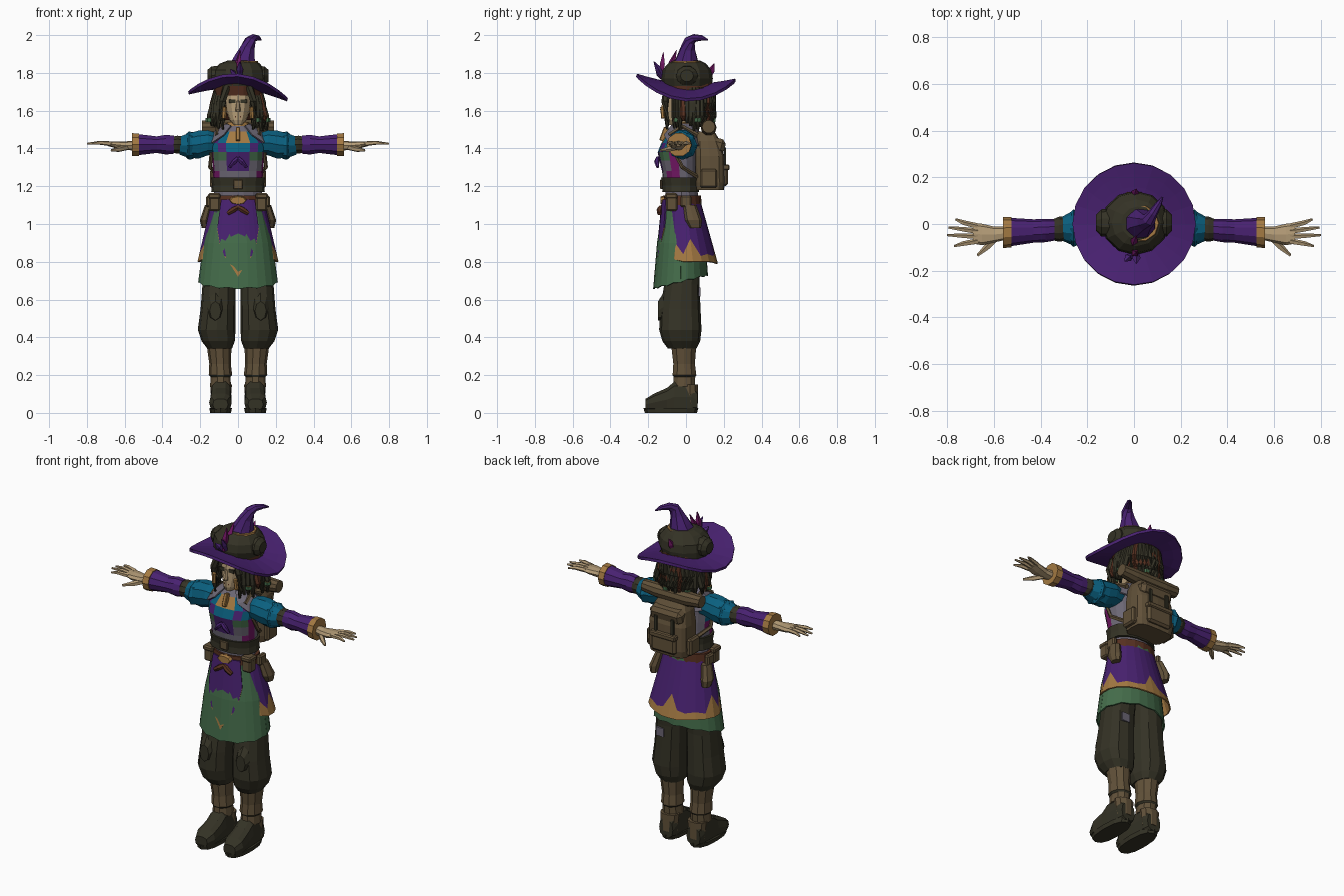
import bpy, bmesh, math, random
from mathutils import Vector, Matrix

random.seed(4)
SRGB = dict(purple=(72, 33, 112), skin=(180, 156, 119), khaki=(97, 81, 57), dark_olive=(52, 50, 37),
            green=(68, 108, 74), gold=(163, 121, 66), blue=(10, 95, 126), grey=(108, 103, 116),
            magenta=(112, 22, 98), brown=(86, 48, 32))
MATS = {}
for key, rgb in SRGB.items():
    MATS[key] = bpy.data.materials.new(key)
    MATS[key].diffuse_color = [((c / 255 + 0.055) / 1.055) ** 2.4 for c in rgb] + [1]


def finish(name, bm, mats, mirror=False, thick=0, bevel=0):
    """Turn a bmesh into a named object with optional modifiers."""
    bmesh.ops.recalc_face_normals(bm, faces=bm.faces)
    me = bpy.data.meshes.new(name)
    bm.to_mesh(me)
    bm.free()
    for m in mats:
        me.materials.append(MATS[m])
    ob = bpy.data.objects.new(name, me)
    bpy.context.collection.objects.link(ob)
    if thick:
        ob.modifiers.new("thickness", 'SOLIDIFY').thickness = thick
        ob.modifiers[-1].offset = 0
    if bevel:
        ob.modifiers.new("bevel", 'BEVEL').width = bevel
    if mirror:
        ob.modifiers.new("mirror", 'MIRROR')
    return ob


def skin_rings(bm, rings, rule=None, caps=True):
    n = len(rings[0])
    for i in range(len(rings) - 1):
        for j in range(n):
            k = (j + 1) % n
            f = bm.faces.new((rings[i][j], rings[i][k], rings[i + 1][k], rings[i + 1][j]))
            if rule:
                f.material_index = rule(i, j)
    if caps:
        bm.faces.new(rings[0])
        bm.faces.new(rings[-1])


def loft(name, rings, mats, axis='z', n=10, p=1.0, rule=None, mirror=False, caps=True, thick=0):
    """Rings are (position on axis, centre1, centre2, radius1, radius2); p < 1 squares them."""
    bm = bmesh.new()
    out = []
    for a, c1, c2, r1, r2 in rings:
        row = []
        for j in range(n):
            t = 2 * math.pi * j / n
            c, s = math.cos(t), math.sin(t)
            u = c1 + r1 * math.copysign(abs(c) ** p, c)
            v = c2 + r2 * math.copysign(abs(s) ** p, s)
            row.append(bm.verts.new({'z': (u, v, a), 'x': (a, u, v), 'y': (u, a, v)}[axis]))
        out.append(row)
    skin_rings(bm, out, rule, caps)
    return finish(name, bm, mats.split(), mirror, thick)


def tubes(name, paths, mats, n=6, mirror=False):
    """Each path is (material index, [(x, y, z, radius), ...])."""
    bm = bmesh.new()
    for mi, path in paths:
        pts = [Vector(q[:3]) for q in path]
        out = []
        for i, q in enumerate(path):
            d = pts[min(i + 1, len(pts) - 1)] - pts[max(i - 1, 0)]
            rot = d.to_track_quat('Z', 'Y')
            out.append([bm.verts.new(pts[i] + rot @ Vector((q[3] * math.cos(2 * math.pi * j / n),
                        q[3] * math.sin(2 * math.pi * j / n), 0))) for j in range(n)])
        skin_rings(bm, out, lambda i, j: mi)
    return finish(name, bm, mats.split(), mirror)


def sheet(name, cols, pos, mats, mirror=False, thick=0.008):
    """Open cloth; columns are (angle in degrees, heights downward), one colour per band."""
    bm = bmesh.new()
    v = [[bm.verts.new(pos(math.radians(a), z)) for z in zs] for a, zs in cols]
    for c in range(len(v) - 1):
        for r in range(len(v[0]) - 1):
            bm.faces.new((v[c][r], v[c][r + 1], v[c + 1][r + 1], v[c + 1][r])).material_index = r
    return finish(name, bm, mats.split(), mirror, thick)


def box(name, centre, size, mat, bevel=0.008, mirror=False, tilt=0):
    bm = bmesh.new()
    bmesh.ops.create_cube(bm, size=1, matrix=Matrix.Translation(centre) @
                          Matrix.Rotation(tilt, 4, 'X') @ Matrix.Diagonal((*size, 1)))
    return finish(name, bm, [mat], mirror, 0, bevel)


# Legs: boots, soles, shin wraps, baggy trousers
loft("boot", [(.06, .09, .065, .045, .05), (.03, .09, .085, .053, .085), (-.06, .09, .085, .056, .085),
              (-.1, .09, .07, .056, .065), (-.17, .093, .055, .06, .048), (-.215, .093, .045, .04, .03)],
     "dark_olive", 'y', 10, .7, mirror=True)
loft("sole", [(0, .092, -.08, .055, .138), (.025, .092, -.08, .06, .145)], "dark_olive", n=12, p=.8, mirror=True)
loft("shin_wrap", [(.14, .092, -.01, .056, .06), (.19, .093, -.008, .052, .06), (.2, .093, -.008, .062, .066),
                   (.26, .095, -.01, .057, .06), (.36, .1, -.012, .066, .07)], "khaki dark_olive",
     rule=lambda i, j: int(i == 1), mirror=True)
loft("heel_guard", [(.05, .09, .025, .05, .04), (.15, .09, .02, .058, .045)], "khaki", mirror=True)
loft("trouser", [(.34, .097, -.02, .065, .075), (.38, .105, -.025, .088, .1), (.44, .113, -.03, .1, .112),
                 (.55, .106, -.03, .092, .107), (.68, .1, -.022, .088, .093), (.88, .085, -.01, .085, .09)],
     "dark_olive", n=12, p=.85, mirror=True)
loft("knee_patch", [(-.148, .12, .54, .03, .05), (-.12, .12, .56, .045, .075)], "dark_olive", 'y', 8, mirror=True)
box("thigh_patch", (.12, .072, .64), (.05, .012, .05), "grey", 0)


# Skirts
def over_pos(a, z, off=.0):
    d = 1.13 - z
    return ((.135 + .235 * d + off) * math.cos(a), -.02 + .09 * d + (.09 + .19 * d + off) * math.sin(a), z)


def under_pos(a, z):
    d = min(1.13 - z, .35)
    return ((.125 + .235 * d) * math.cos(a), -.02 + (.095 + .13 * d) * math.sin(a) - .02 * (1.13 - z), z)


sheet("green_underskirt", [(a, [1.13, .9, .69 + .035 * math.sin(math.radians(a)) + .008 * (k % 2)])
                           for k, a in enumerate(range(0, 361, 15))], under_pos, "green green")
peaks = [(-56, .9, .86), (-42, .86, .83), (-25, .9, .81), (-8, .84, .80), (10, .92, .80), (28, .83, .80),
         (46, .84, .80), (64, .83, .795), (77, .84, .79), (90, .92, .79)]
sheet("purple_overskirt", [(a, [1.13, 1.0, g, h]) for a, g, h in peaks], over_pos, "purple purple gold", True)
front = [(0, .89, .72), (11, .82, .79), (19, .83, .83), (28, .9, .895), (36, .98, .975)]
sheet("front_panel", [(-90 + a, [1.13, 1.03, g, h]) for a, g, h in front],
      lambda a, z: over_pos(a, z, .014), "purple purple gold", True)

# Waist: shirt, belt, buckle, bow, pouches
loft("waist", [(1.08, 0, -.02, .13, .088), (1.2, 0, -.025, .125, .088)], "grey", n=14)
loft("belt", [(1.1, 0, -.02, .148, .102), (1.15, 0, -.02, .142, .1)], "brown", n=16)
loft("buckle", [(-.135, 0, 1.125, .04, .02), (-.11, 0, 1.125, .05, .028)], "gold", 'y', 8)
tubes("belt_bow", [(0, [(0, -.13, 1.09, .012), (.025, -.14, 1.075, .016), (.055, -.14, 1.055, .012)])], "brown", mirror=True)
box("belt_pouch", (.125, -.075, 1.115), (.058, .06, .09), "khaki", mirror=True)
box("pouch_flap", (.125, -.078, 1.148), (.066, .068, .03), "khaki", mirror=True)
box("side_pouch", (.155, 0, 1.12), (.03, .06, .06), "khaki", mirror=True)
loft("hip_bag", [(.98, .17, .05, .022, .03), (1.02, .17, .04, .032, .045), (1.1, .15, .02, .025, .035)],
     "khaki", n=8, mirror=True)

# Torso with patchwork front
PATCH = [[0, 0, 1, 1, 0, 0, 0, 0], [2, 0, 0, 1, 1, 0, 0, 0], [2, 4, 4, 1, 3, 0, 0, 0],
         [3, 2, 3, 3, 0, 0, 0, 0], [5, 3, 2, 3, 0, 0, 0, 0], [0] * 8]


def patch(i, j):
    d = int(abs(j - 11.5))
    return PATCH[i][min(d, 15 - d) if j >= 4 else 7]


loft("torso", [(1.22, 0, -.03, .13, .09), (1.28, 0, -.035, .132, .092), (1.335, 0, -.04, .137, .1),
               (1.38, 0, -.045, .14, .105), (1.43, 0, -.035, .145, .095), (1.49, 0, -.02, .1, .075),
               (1.52, 0, -.015, .055, .055)], "grey magenta purple blue green gold", n=16, p=.85, rule=patch)
loft("corset", [(1.17, 0, -.028, .142, .1), (1.205, 0, -.028, .137, .098), (1.245, 0, -.03, .143, .104)],
     "dark_olive", n=14, p=.85)
box("corset_clasp", (0, -.13, 1.21), (.05, .014, .05), "khaki", .004)
box("brooch", (0, -.115, 1.475), (.022, .03, .075), "gold", .004, tilt=-.35)
tubes("chest_tie", [(0, [(0, -.15, 1.35, .01), (.02, -.155, 1.33, .014), (.045, -.15, 1.3, .007)])], "purple", mirror=True)
sheet("shoulder_cape", [(-62, [1.52, 1.47, 1.47]), (-40, [1.525, 1.48, 1.43]), (-15, [1.525, 1.495, 1.42]),
                        (10, [1.53, 1.5, 1.44]), (40, [1.53, 1.5, 1.42]), (75, [1.53, 1.48, 1.4])],
      lambda a, z: ((.06 + .115 * min(1, (1.53 - z) / .07)) * math.cos(a),
                    -.02 + (.055 + .06 * min(1, (1.53 - z) / .07)) * math.sin(a), z), "grey grey", True)
loft("collar", [(1.49, 0, -.015, .065, .06), (1.54, 0, -.01, .05, .05)], "gold", n=10, caps=False, thick=.008)

# Arms: puff sleeves, bands, flared sleeves, cuffs, hands
loft("puff_sleeve", [(.1, -.02, 1.425, .06, .055), (.16, -.02, 1.43, .075, .07), (.21, -.018, 1.42, .074, .078),
                     (.27, -.018, 1.415, .07, .065), (.31, -.02, 1.415, .05, .05)], "blue", 'x', 10, mirror=True)
loft("sleeve_fold", [(.235, -.018, 1.415, .07, .07), (.26, -.018, 1.415, .08, .075), (.275, -.018, 1.415, .066, .062)],
     "blue", 'x', 8, mirror=True)
loft("arm_band", [(.29, -.02, 1.42, .05, .045), (.32, -.022, 1.42, .054, .05), (.35, -.025, 1.42, .044, .044)],
     "dark_olive", 'x', 10, mirror=True)
loft("forearm_sleeve", [(.34, -.025, 1.42, .046, .05), (.38, -.028, 1.42, .05, .055), (.43, -.03, 1.42, .05, .046),
                        (.54, -.035, 1.42, .062, .06)], "purple", 'x', 10, mirror=True)
loft("cuff", [(.525, -.035, 1.42, .065, .062), (.562, -.037, 1.42, .066, .064)], "gold", 'x', 10, mirror=True)
loft("palm", [(.55, -.04, 1.415, .028, .026), (.6, -.045, 1.415, .034, .022), (.65, -.045, 1.42, .046, .018),
              (.69, -.04, 1.425, .044, .012)], "skin", 'x', 8, .8, mirror=True)
tips = [(-.01, .765, .02), (-.032, .795, -.015), (-.054, .8, -.048), (-.074, .77, -.095)]
tubes("fingers", [(0, [(.67, y0, 1.425, .013), (.73, (y0 + y1) / 2, 1.43, .011), (x1, y1, 1.425, .005)])
                  for y0, x1, y1 in tips] +
      [(0, [(.59, -.06, 1.405, .016), (.63, -.1, 1.395, .014), (.67, -.135, 1.39, .006)])], "skin", 5, True)

# Head and face
loft("neck", [(1.48, 0, -.01, .042, .042), (1.58, 0, -.01, .04, .04)], "skin", n=8)
loft("head", [(1.525, 0, -.075, .022, .03), (1.55, 0, -.055, .045, .058), (1.6, 0, -.03, .064, .083),
              (1.66, 0, -.02, .074, .093), (1.74, 0, -.01, .075, .09)], "skin", n=12)
loft("nose", [(1.595, 0, -.115, .013, .02), (1.605, 0, -.12, .014, .02), (1.655, 0, -.11, .006, .01)], "skin", n=6)
box("eye", (.031, -.105, 1.65), (.034, .009, .02), "dark_olive", 0, True)
box("mouth", (0, -.105, 1.567), (.032, .009, .007), "brown", 0)

# Hair: shell plus hanging locks and beads
loft("hair_shell", [(1.55, 0, .06, .09, .07), (1.59, 0, .05, .115, .1), (1.67, 0, .04, .125, .115),
                    (1.75, 0, .02, .12, .12)], "brown", n=14)
locks, beads = [], []
for k in range(30):
    a = math.radians(-52 + 284 * k / 29)
    c, s = math.cos(a), math.sin(a)
    low = random.uniform(1.48, 1.55)
    x, y = .118 * c, .03 + .112 * s
    out = random.uniform(1.1, 1.35) if s < .5 else 1.05
    locks.append((int(k % 7 == 3), [(x * .95, y, 1.72, .016), (x * 1.12, y, 1.64, .019),
                                    (x * out, y * 1.03, 1.57, .017), (x * out, y, low, .008)]))
    if k % 6 == 1:
        beads.append((k % 3 % 2, [(x * out, y, 1.56, .021), (x * out, y, 1.54, .021)]))
for side in (-1, 1):
    locks.append((0, [(.06 * side, -.1, 1.73, .02), (.082 * side, -.11, 1.65, .02),
                      (.085 * side, -.1, 1.55, .014), (.08 * side, -.1, 1.5, .006)]))
    beads.append((0, [(.07 * side, -.125, 1.62, .012), (.075 * side, -.12, 1.56, .012)]))
tubes("hair_locks", locks, "dark_olive brown")
tubes("hair_beads", beads, "gold green")

# Hat: saddle brim, soft crown, side knobs, bent cone
bm = bmesh.new()
brim = []
for r in (.1, .16, .215, .262):
    row = []
    for j in range(20):
        t = 2 * math.pi * j / 20
        x, y = r * math.cos(t), r * math.sin(t)
        row.append(bm.verts.new((x, y, 1.73 - (.05 * math.cos(2 * t) + .005) * (r / .262) ** 1.5 - .07 * x - .05 * y)))
    brim.append(row)
skin_rings(bm, brim, caps=False)
finish("hat_brim", bm, ["purple"], thick=.016)
loft("hat_band", [(1.68, 0, .01, .125, .12), (1.74, 0, .005, .132, .128)], "brown", n=14)
loft("hat_crown", [(1.73, 0, .005, .135, .13), (1.77, .005, .005, .145, .137), (1.815, .005, .005, .138, .13),
                   (1.85, .01, .005, .105, .1), (1.865, .015, .005, .07, .07)], "dark_olive", n=12)
loft("hat_knob", [(.1, .005, 1.785, .06, .055), (.14, .005, 1.785, .058, .052), (.162, .005, 1.785, .035, .032)],
     "dark_olive", 'x', 10, mirror=True)
tubes("hat_cone", [(0, [(.025, 0, 1.82, .082), (.035, .005, 1.875, .06), (.05, .01, 1.93, .04), (.065, .02, 1.97, .03),
                        (.08, .045, 1.985, .021), (.105, .085, 1.985, .014), (.122, .115, 1.975, .004)])], "purple", 8)
loft("hat_cord", [(1.85, .025, .003, .084, .082), (1.862, .025, .003, .08, .078)], "gold", n=10)

# Feathers on the hat
tubes("feathers", [(m, [(x, y, 1.77, .008), (x + dx * .5, y + dy * .5, 1.77 + h * .55, .018), (x + dx, y + dy, 1.77 + h, .002)])
                   for m, x, y, dx, dy, h in [(0, .0, -.13, .01, .01, .14), (1, .01, -.12, .0, -.05, .09),
                                              (0, -.01, -.1, .02, .05, .15), (1, -.01, -.13, -.03, -.03, .05),
                                              (0, .0, .12, .01, .03, .08)]], "magenta purple", 4)

# Backpack with flap, pockets, bedroll and straps
loft("backpack", [(1.18, 0, .125, .12, .075), (1.22, 0, .127, .128, .08), (1.36, 0, .125, .125, .078),
                  (1.44, 0, .115, .11, .066), (1.49, 0, .105, .085, .045)], "khaki", n=16, p=.5)
box("pack_flap", (0, .145, 1.42), (.21, .125, .08), "khaki", .02, tilt=-.25)
box("pack_pocket", (0, .2, 1.255), (.16, .045, .11), "khaki", .012)
box("pocket_flap", (0, .208, 1.3), (.17, .045, .03), "khaki", .006)
box("pack_side_pocket", (.13, .12, 1.24), (.035, .09, .1), "khaki", .01, True)
box("pack_buckle", (.055, .207, 1.36), (.02, .012, .09), "dark_olive", .002, True)
loft("bedroll", [(-.19, .12, 1.515, .035, .035), (-.1, .12, 1.51, .042, .042), (.1, .12, 1.51, .042, .042),
                 (.19, .12, 1.515, .035, .035)], "khaki", 'x', 10)
tubes("pack_strap", [(0, [(.1, .06, 1.47, .014), (.105, -.02, 1.515, .013), (.11, -.09, 1.47, .012)]),
                     (0, [(.1, .06, 1.25, .012), (.148, -.02, 1.3, .011), (.14, -.06, 1.38, .01)])], "khaki", 5, True)
